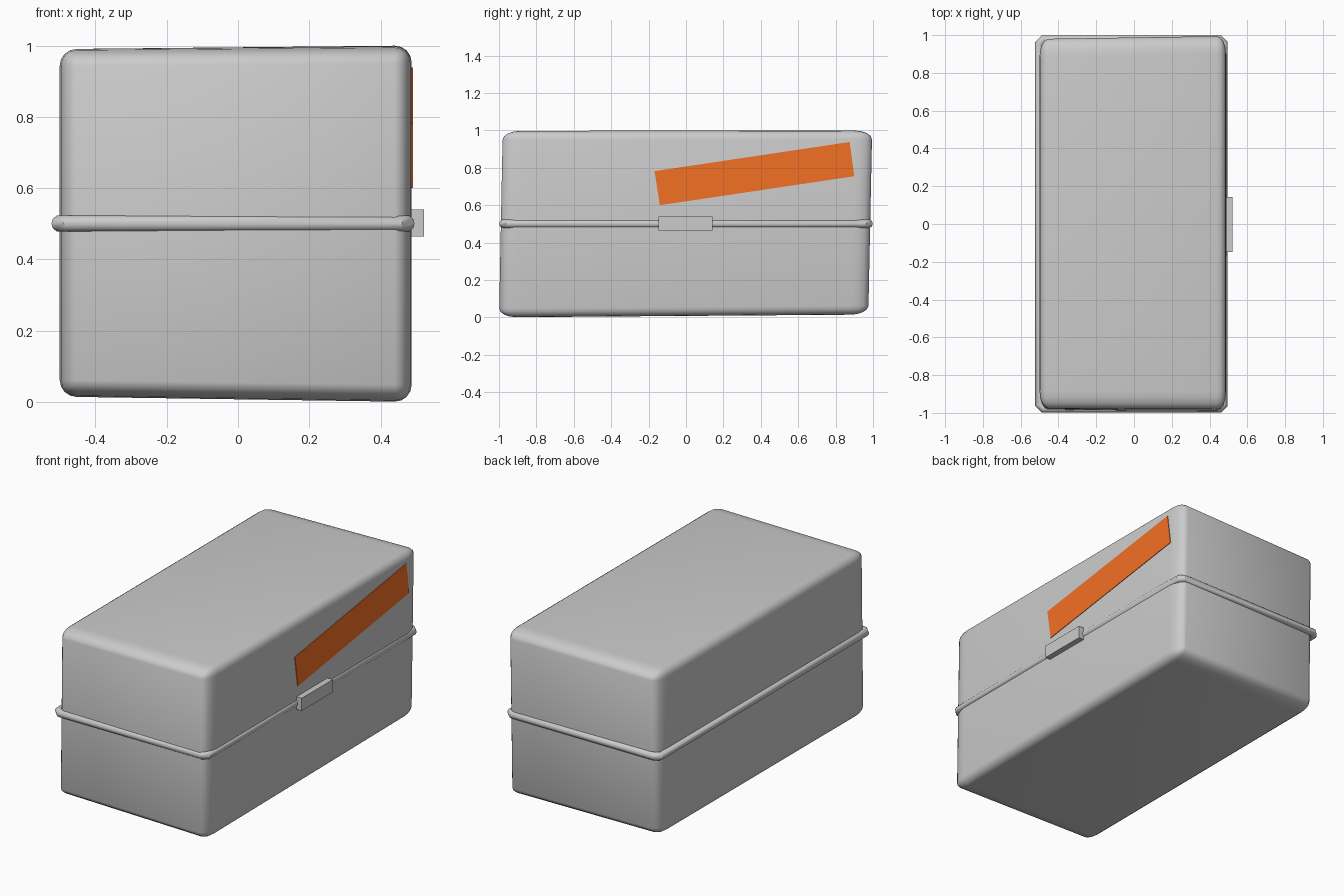
import bpy, bmesh
from mathutils import Vector

if "Cube" in bpy.data.objects:
    bpy.data.objects.remove(bpy.data.objects["Cube"])


def add_object(name, bm):
    mesh = bpy.data.meshes.new(name)
    bm.to_mesh(mesh)
    bm.free()
    ob = bpy.data.objects.new(name, mesh)
    bpy.context.collection.objects.link(ob)
    return ob


def smooth(ob, angle=0.7):
    bpy.ops.object.select_all(action='DESELECT')
    ob.select_set(True)
    bpy.context.view_layer.objects.active = ob
    bpy.ops.object.shade_smooth_by_angle(angle=angle)


# Body: rounded unit cube stretched over eight slightly uneven corners
corners = {
    (0, 0, 0): (-0.50, -0.99, 0.015), (1, 0, 0): (0.487, -1.00, 0.0),
    (0, 1, 0): (-0.50, 0.97, 0.02), (1, 1, 0): (0.487, 0.975, 0.015),
    (0, 0, 1): (-0.50, -0.975, 0.99), (1, 0, 1): (0.487, -0.98, 0.998),
    (0, 1, 1): (-0.50, 0.98, 0.99), (1, 1, 1): (0.487, 0.996, 1.0),
}


def warp(p):
    out = Vector()
    for key, co in corners.items():
        w = 1.0
        for k, t in zip(key, p):
            w *= t if k else 1 - t
        out += Vector(co) * w
    return out


bm = bmesh.new()
bmesh.ops.create_cube(bm, size=1)
bmesh.ops.bevel(bm, geom=bm.edges[:], offset=0.048, segments=4,
                profile=0.5, affect='EDGES')
for v in bm.verts:
    v.co = warp(v.co + Vector((0.5, 0.5, 0.5)))
body = add_object("case_body", bm)
smooth(body)

# Seam trim: round bar running around the middle
curve = bpy.data.curves.new("seam_trim", 'CURVE')
curve.dimensions = '3D'
curve.bevel_depth = 0.023
curve.bevel_resolution = 3
spline = curve.splines.new('POLY')
r = 0.022
x0, x1, y0, y1 = -0.502, 0.474, -0.977, 0.977
path = [(x0 + r, y0), (x1 - r, y0), (x1, y0 + r), (x1, y1 - r),
        (x1 - r, y1), (x0 + r, y1), (x0, y1 - r), (x0, y0 + r)]
spline.points.add(len(path) - 1)
for pt, (x, y) in zip(spline.points, path):
    pt.co = (x, y, 0.501, 1)
spline.use_cyclic_u = True
trim = bpy.data.objects.new("seam_trim", curve)
bpy.context.collection.objects.link(trim)
bpy.ops.object.select_all(action='DESELECT')
trim.select_set(True)
bpy.context.view_layer.objects.active = trim
bpy.ops.object.convert(target='MESH')
smooth(bpy.context.object)


def slab(name, outline, xa, xb):
    """Extrude a (y, z) outline from xa to xb."""
    bm = bmesh.new()
    face = bm.faces.new([bm.verts.new((xa, y, z)) for y, z in outline])
    ext = bmesh.ops.extrude_face_region(bm, geom=[face])["geom"]
    for v in ext:
        if isinstance(v, bmesh.types.BMVert):
            v.co.x = xb
    bmesh.ops.recalc_face_normals(bm, faces=bm.faces[:])
    return add_object(name, bm)


# Clasp block on the right side
slab("clasp", [(-0.148, 0.465), (0.143, 0.465), (0.143, 0.54), (-0.148, 0.54)],
     0.475, 0.521)

# Slanted orange stripe
stripe = slab("stripe", [(-0.14, 0.60), (0.90, 0.755), (0.875, 0.938), (-0.168, 0.782)],
              0.475, 0.4905)
mat = bpy.data.materials.new("orange")
mat.diffuse_color = (0.9, 0.16, 0.018, 1)
mat.use_nodes = True
mat.node_tree.nodes["Principled BSDF"].inputs["Base Color"].default_value = mat.diffuse_color
stripe.data.materials.append(mat)
